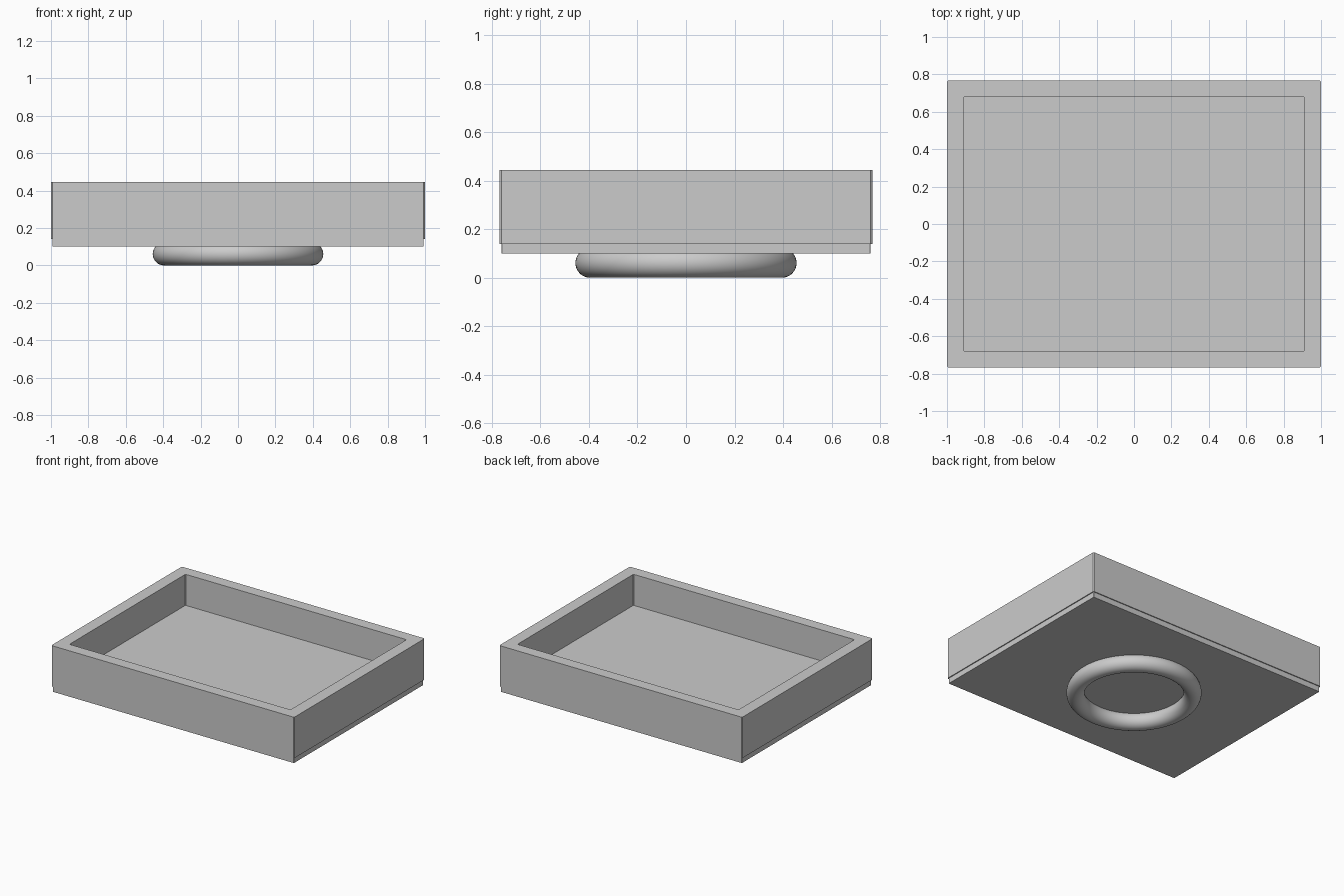
import bpy, bmesh

if "Cube" in bpy.data.objects:
    bpy.data.objects.remove(bpy.data.objects["Cube"])


def add_object(name, bm):
    bmesh.ops.recalc_face_normals(bm, faces=bm.faces)
    mesh = bpy.data.meshes.new(name)
    bm.to_mesh(mesh)
    bm.free()
    obj = bpy.data.objects.new(name, mesh)
    bpy.context.collection.objects.link(obj)
    return obj


def cut_corner_rect(hx, hy, c):
    # Rectangle outline with tiny cut corners, counter-clockwise
    return [(hx, -hy + c), (hx, hy - c), (hx - c, hy), (-hx + c, hy),
            (-hx, hy - c), (-hx, -hy + c), (-hx + c, -hy), (hx - c, -hy)]


def stacked_shell(name, rings):
    # Bridge successive (half_x, half_y, corner, z) outlines and cap both ends
    bm = bmesh.new()
    loops = [[bm.verts.new((x, y, z)) for x, y in cut_corner_rect(hx, hy, c)]
             for hx, hy, c, z in rings]
    for a, b in zip(loops, loops[1:]):
        for i in range(8):
            j = (i + 1) % 8
            bm.faces.new((a[i], a[j], b[j], b[i]))
    bm.faces.new(loops[0][::-1])
    bm.faces.new(loops[-1])
    return add_object(name, bm)


# Open tray: outer wall, flat rim, inner wall and floor
stacked_shell("tray", [
    (1.0, 0.768, 0.007, 0.14),
    (1.0, 0.768, 0.007, 0.445),
    (0.91, 0.682, 0.005, 0.445),
    (0.91, 0.682, 0.005, 0.214),
])

# Slightly inset base plate below the tray
stacked_shell("base_plate", [
    (0.993, 0.761, 0.002, 0.10),
    (0.993, 0.761, 0.002, 0.14),
])

# Round foot ring, sunk a little into the base plate
bpy.ops.mesh.primitive_torus_add(
    major_radius=0.395, minor_radius=0.061, major_segments=96,
    minor_segments=32, location=(0, 0, 0.061))
foot = bpy.context.object
foot.name = "foot_ring"
bpy.ops.object.shade_smooth()
